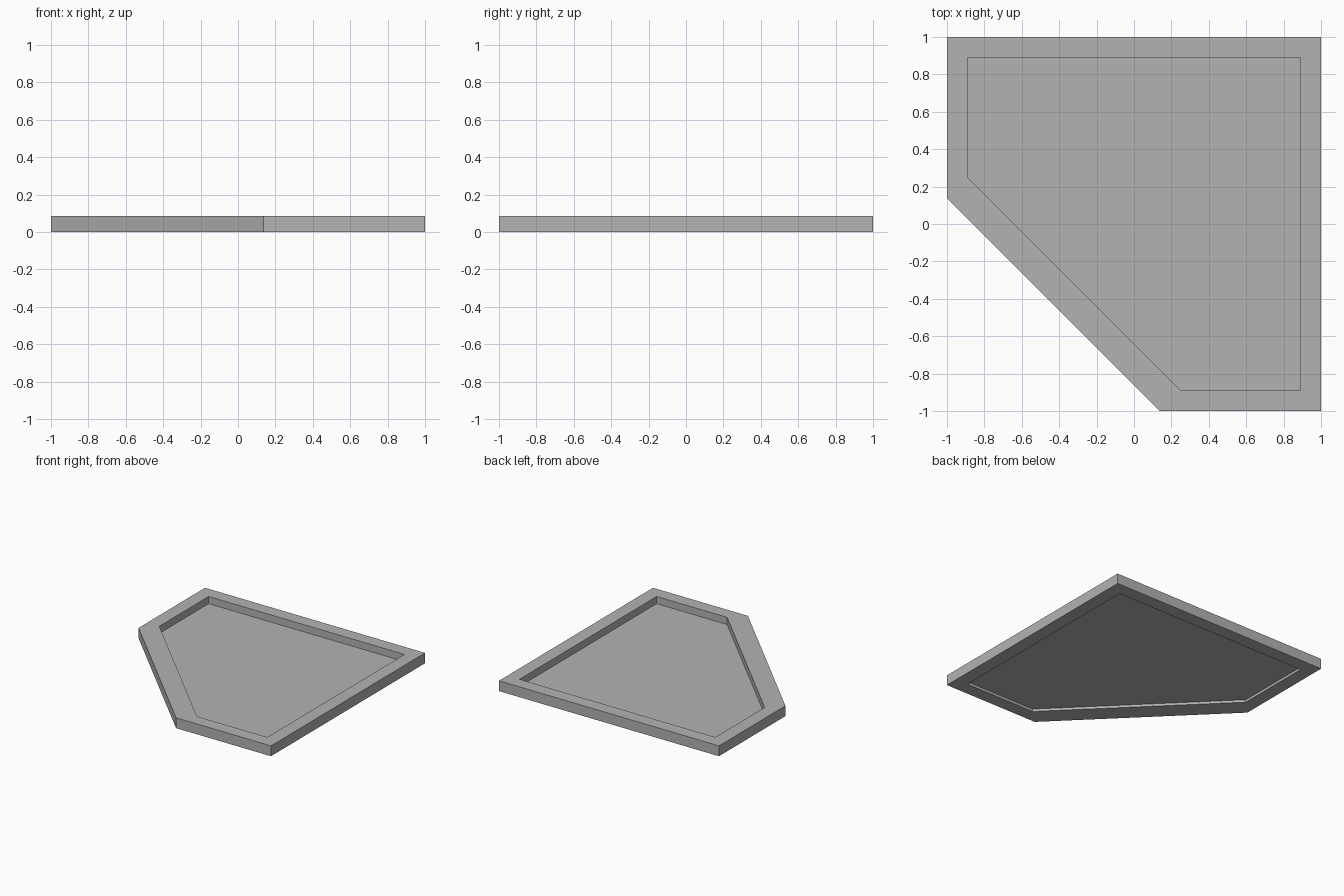
import bpy
import bmesh

cube = bpy.data.objects.get("Cube")
if cube:
    bpy.data.objects.remove(cube, do_unlink=True)

HEIGHT = 0.085
FLOOR_TOP, FLOOR_BOTTOM = 0.026, 0.021

grey = bpy.data.materials.new("plain grey")
grey.use_nodes = True
colour = (0.45, 0.45, 0.45, 1)
grey.diffuse_color = colour
grey.node_tree.nodes["Principled BSDF"].inputs["Base Color"].default_value = colour


def outline(half, cut):
    """Square with its front right corner cut off diagonally."""
    return [(half, -half), (half, half), (-half, half), (-half, cut), (cut, -half)]


# Tray: rim with a deep recess above and a shallow one below a thin floor
bm = bmesh.new()


def ring(points, z):
    return [bm.verts.new((x, y, z)) for x, y in points]


def bridge(a, b):
    for i in range(len(a)):
        j = (i + 1) % len(a)
        bm.faces.new((a[i], a[j], b[j], b[i]))


outer, inner = outline(1.0, 0.137), outline(0.89, 0.25)
rings = [
    ring(inner, FLOOR_BOTTOM),
    ring(inner, 0),
    ring(outer, 0),
    ring(outer, HEIGHT),
    ring(inner, HEIGHT),
    ring(inner, FLOOR_TOP),
]
for lower, upper in zip(rings, rings[1:]):
    bridge(lower, upper)
bm.faces.new(rings[0])
bm.faces.new(rings[-1])
bmesh.ops.recalc_face_normals(bm, faces=bm.faces)

mesh = bpy.data.meshes.new("corner_tray")
bm.to_mesh(mesh)
bm.free()
mesh.materials.append(grey)
tray = bpy.data.objects.new("corner_tray", mesh)
bpy.context.collection.objects.link(tray)
